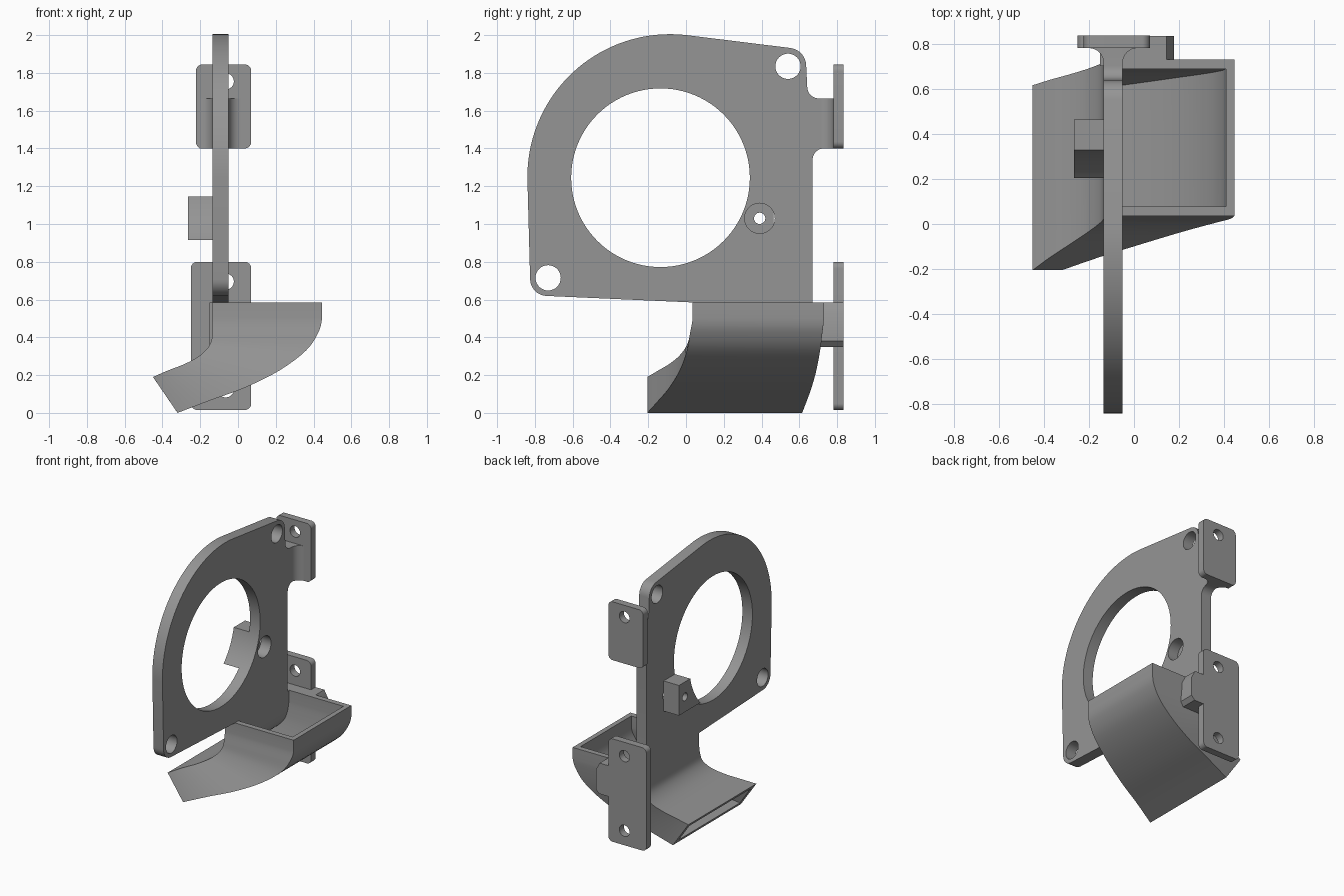
import bpy, bmesh, math
from mathutils import Vector

if "Cube" in bpy.data.objects:
    bpy.data.objects.remove(bpy.data.objects["Cube"])

grey = bpy.data.materials.new("mid grey")
grey.diffuse_color = (0.3, 0.3, 0.3, 1)
grey.use_nodes = True
grey.node_tree.nodes["Principled BSDF"].inputs["Base Color"].default_value = grey.diffuse_color


def finish(name, bm):
    bmesh.ops.recalc_face_normals(bm, faces=bm.faces)
    me = bpy.data.meshes.new(name)
    bm.to_mesh(me)
    bm.free()
    me.materials.append(grey)
    ob = bpy.data.objects.new(name, me)
    bpy.context.collection.objects.link(ob)
    return ob


def rounded(corners, steps=8):
    """Polygon of (u, v, radius) corners, with each corner filleted."""
    out = []
    for i, (u, v, r) in enumerate(corners):
        p = Vector((u, v))
        if r == 0:
            out.append(p)
            continue
        a = (Vector(corners[i - 1][:2]) - p).normalized()
        b = (Vector(corners[(i + 1) % len(corners)][:2]) - p).normalized()
        half = a.angle(b) / 2
        c = p + (a + b).normalized() * r / math.sin(half)
        s = p + a * r / math.tan(half) - c
        e = p + b * r / math.tan(half) - c
        sweep = s.angle_signed(e)
        n = steps * 5 if r > 0.5 else steps
        for k in range(n + 1):
            t = -sweep * k / n
            out.append(c + Vector((s.x * math.cos(t) - s.y * math.sin(t),
                                   s.x * math.sin(t) + s.y * math.cos(t))))
    return out


def circle(u, v, r, n=32):
    return [Vector((u + r * math.cos(2 * math.pi * k / n),
                    v + r * math.sin(2 * math.pi * k / n))) for k in range(n)]


def prism(name, pts, axis, lo, hi):
    put = {"x": lambda p, t: (t, p.x, p.y),
           "y": lambda p, t: (p.x, t, p.y),
           "z": lambda p, t: (p.x, p.y, t)}[axis]
    bm = bmesh.new()
    a = [bm.verts.new(put(p, lo)) for p in pts]
    b = [bm.verts.new(put(p, hi)) for p in pts]
    bm.faces.new(a)
    bm.faces.new(b)
    for i in range(len(pts)):
        j = (i + 1) % len(pts)
        bm.faces.new((a[i], a[j], b[j], b[i]))
    return finish(name, bm)


def cut(ob, pts, axis, lo, hi):
    tool = prism("cutter", pts, axis, lo, hi)
    m = ob.modifiers.new("cut", "BOOLEAN")
    m.operation, m.solver, m.object = "DIFFERENCE", "EXACT", tool
    bpy.context.view_layer.objects.active = ob
    bpy.ops.object.modifier_apply(modifier=m.name)
    bpy.data.objects.remove(tool)


def box(u0, u1, v0, v1, r=0):
    return rounded([(u0, v0, r), (u1, v0, r), (u1, v1, r), (u0, v1, r)])


XL, XR = -0.135, -0.05
big_hole = circle(-0.135, 1.245, 0.473, 96)

# Main mounting plate with its openings
plate = prism("mounting_plate", rounded([
    (0.67, 0.585, 0), (0.03, 0.585, 0), (-0.823, 0.623, 0.09),
    (-0.863, 2.107, 0.755), (0.632, 1.922, 0.095), (0.645, 1.665, 0.06),
    (0.79, 1.665, 0), (0.79, 1.4, 0), (0.67, 1.4, 0.06)]), "x", XL, XR)
cut(plate, big_hole, "x", -0.5, 0.5)
for y, z, r in ((0.54, 1.835, 0.067), (-0.73, 0.715, 0.067), (0.39, 1.03, 0.08)):
    cut(plate, circle(y, z, r), "x", -0.5, 0.5)

# Screw block behind the plate, trimmed by the large opening
block = prism("screw_block", box(0.19, 0.463, 0.915, 1.145), "x", -0.265, XL)
cut(block, big_hole, "x", -0.5, 0.5)
cut(block, circle(0.39, 1.03, 0.03), "x", -0.5, 0.5)

# Rear tabs with screw holes
upper = prism("upper_tab", box(-0.223, 0.07, 1.4, 1.845, 0.035), "y", 0.78, 0.835)
lower = prism("lower_tab", box(-0.25, 0.07, 0.015, 0.8, 0.035), "y", 0.78, 0.835)
for tab, z in ((upper, 1.755), (lower, 0.695), (lower, 0.125)):
    cut(tab, circle(-0.065, z, 0.043), "y", 0.5, 1)

# Flared neck between plate and upper tab
prism("upper_neck", rounded([
    (XL, 0.66, 0), (XL, 0.78, 0.065), (-0.205, 0.78, 0), (-0.205, 0.785, 0),
    (0.02, 0.785, 0), (0.02, 0.78, 0), (XR, 0.78, 0.065), (XR, 0.66, 0)]),
    "z", 1.4, 1.665)

# Arm between duct and lower tab
prism("lower_arm", rounded([
    (-0.15, 0.35, 0), (0.15, 0.35, 0), (0.177, 0.38, 0), (0.177, 0.525, 0),
    (0.145, 0.585, 0), (-0.15, 0.585, 0)]), "y", 0.70, 0.834)

# Curved hollow duct: sections of inner x, z, outer x, z, front y, back y
sections = [Vector(s) for s in (
    (-0.135, 0.585, 0.445, 0.585, 0.035, 0.73),
    (-0.135, 0.5, 0.445, 0.5, 0.035, 0.73),
    (-0.135, 0.42, 0.425, 0.425, 0.022, 0.722),
    (-0.15, 0.36, 0.36, 0.33, 0.005, 0.71),
    (-0.2, 0.305, 0.22, 0.225, -0.033, 0.69),
    (-0.28, 0.26, 0.04, 0.135, -0.087, 0.665),
    (-0.37, 0.225, -0.15, 0.065, -0.146, 0.64),
    (-0.45, 0.19, -0.32, 0.0, -0.205, 0.615))]
path = [sections[0]]
for i in range(1, len(sections) - 1):
    p0, p1, p2 = sections[i - 1], sections[i], sections[i + 1]
    p3 = sections[min(i + 2, len(sections) - 1)]
    for k in range(4):
        t = k / 4
        path.append(0.5 * (2 * p1 + (p2 - p0) * t + (2 * p0 - 5 * p1 + 4 * p2 - p3) * t * t
                           + (3 * p1 - p0 - 3 * p2 + p3) * t ** 3))
path.append(sections[-1])

bm = bmesh.new()
rings = []
for i, (ix, iz, ox, oz, yf, yb) in enumerate(path):
    a, b = Vector((ix, iz)), Vector((ox, oz))
    d = (b - a).normalized()
    wall = 0.085 + (0.035 - 0.085) * i / (len(path) - 1)
    ring = []
    for p, q, w in ((a, b, 0), (a + d * wall, b - d * 0.037, 0.042)):
        ring.append([bm.verts.new((c.x, y, c.y)) for c, y in (
            (p, yf + w), (q, yf + w), (q, yb - w), (p, yb - w))])
    rings.append(ring)
for k in range(4):
    j = (k + 1) % 4
    for r0, r1 in zip(rings, rings[1:]):
        for s in (0, 1):
            bm.faces.new((r0[s][k], r0[s][j], r1[s][j], r1[s][k]))
    for end in (rings[0], rings[-1]):
        bm.faces.new((end[0][k], end[0][j], end[1][j], end[1][k]))
finish("air_duct", bm)

# Smooth the curved surfaces, keep edges crisp
for ob in bpy.context.scene.objects:
    ob.select_set(True)
bpy.context.view_layer.objects.active = plate
bpy.ops.object.shade_smooth_by_angle(angle=math.radians(30))
